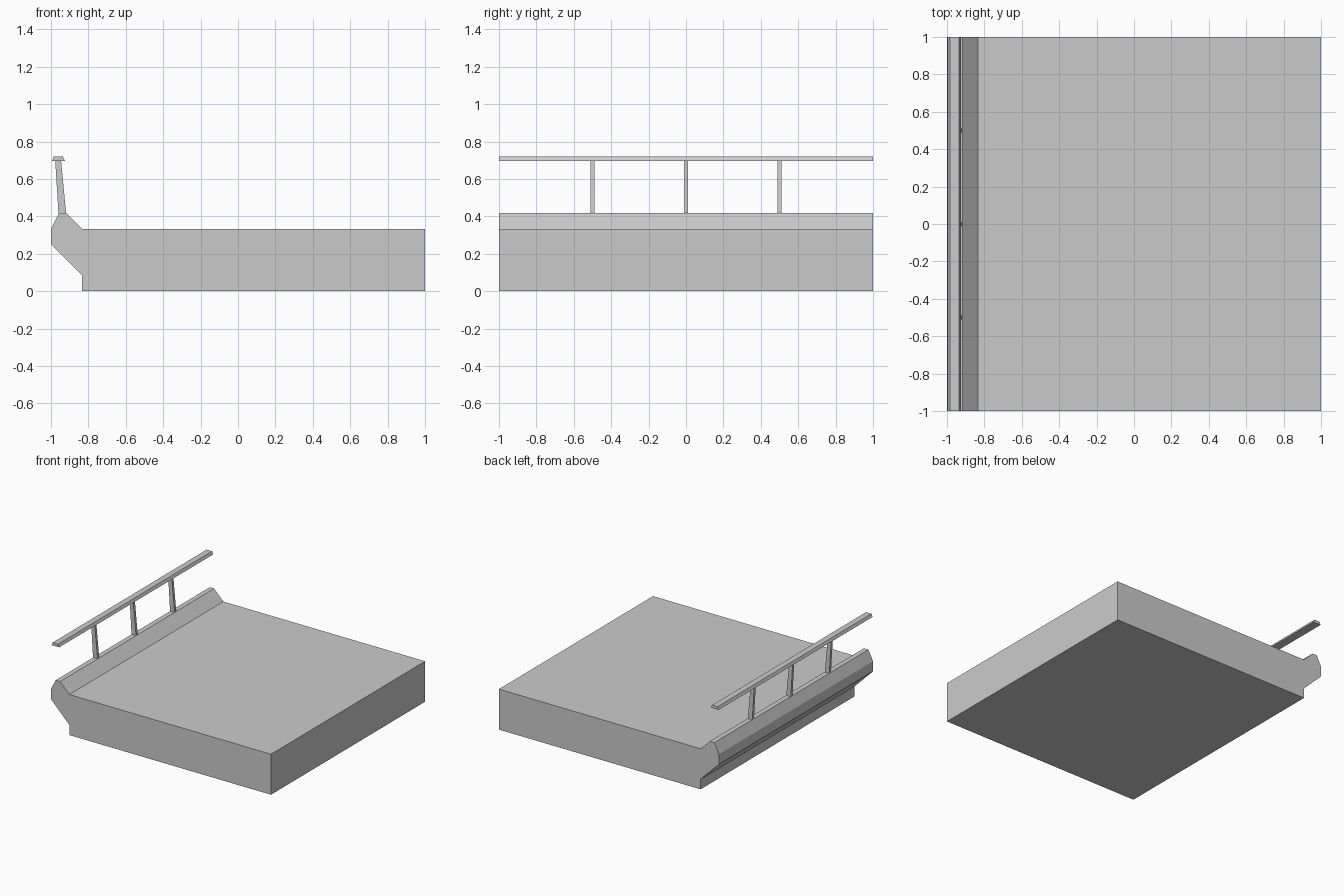
import bpy
import bmesh

cube = bpy.data.objects.get("Cube")
if cube:
    bpy.data.objects.remove(cube, do_unlink=True)

GREY = (0.6, 0.6, 0.6, 1.0)
mat = bpy.data.materials.new("plain grey")
mat.use_nodes = True
mat.diffuse_color = GREY
mat.node_tree.nodes["Principled BSDF"].inputs["Base Color"].default_value = GREY


def extrude_profile(name, profile, y_mid, depth):
    """Extrude an (x, z) outline along y, centred on y_mid."""
    bm = bmesh.new()
    face = bm.faces.new([bm.verts.new((x, y_mid - depth / 2, z)) for x, z in profile])
    result = bmesh.ops.extrude_face_region(bm, geom=[face])
    moved = [g for g in result["geom"] if isinstance(g, bmesh.types.BMVert)]
    bmesh.ops.translate(bm, verts=moved, vec=(0, depth, 0))
    bmesh.ops.recalc_face_normals(bm, faces=bm.faces)
    mesh = bpy.data.meshes.new(name)
    bm.to_mesh(mesh)
    bm.free()
    mesh.materials.append(mat)
    obj = bpy.data.objects.new(name, mesh)
    bpy.context.collection.objects.link(obj)
    return obj


# Thick floor slab with the overhanging kerb along its right edge
extrude_profile("deck_with_kerb", [
    (-0.833, 0), (1, 0), (1, 0.333), (-0.833, 0.333), (-0.917, 0.417),
    (-0.958, 0.417), (-1, 0.333), (-1, 0.25), (-0.833, 0.083)], 0, 2)

# Bevelled handrail running the full length
extrude_profile("handrail", [
    (-0.996, 0.696), (-0.925, 0.696), (-0.936, 0.719), (-0.985, 0.719)], 0, 2)

# Leaning, tapered posts between kerb and handrail
for label, y in (("front", -0.5), ("middle", 0), ("back", 0.5)):
    extrude_profile(label + "_post", [
        (-0.96, 0.415), (-0.919, 0.415), (-0.946, 0.697), (-0.977, 0.697)], y, 0.022)
